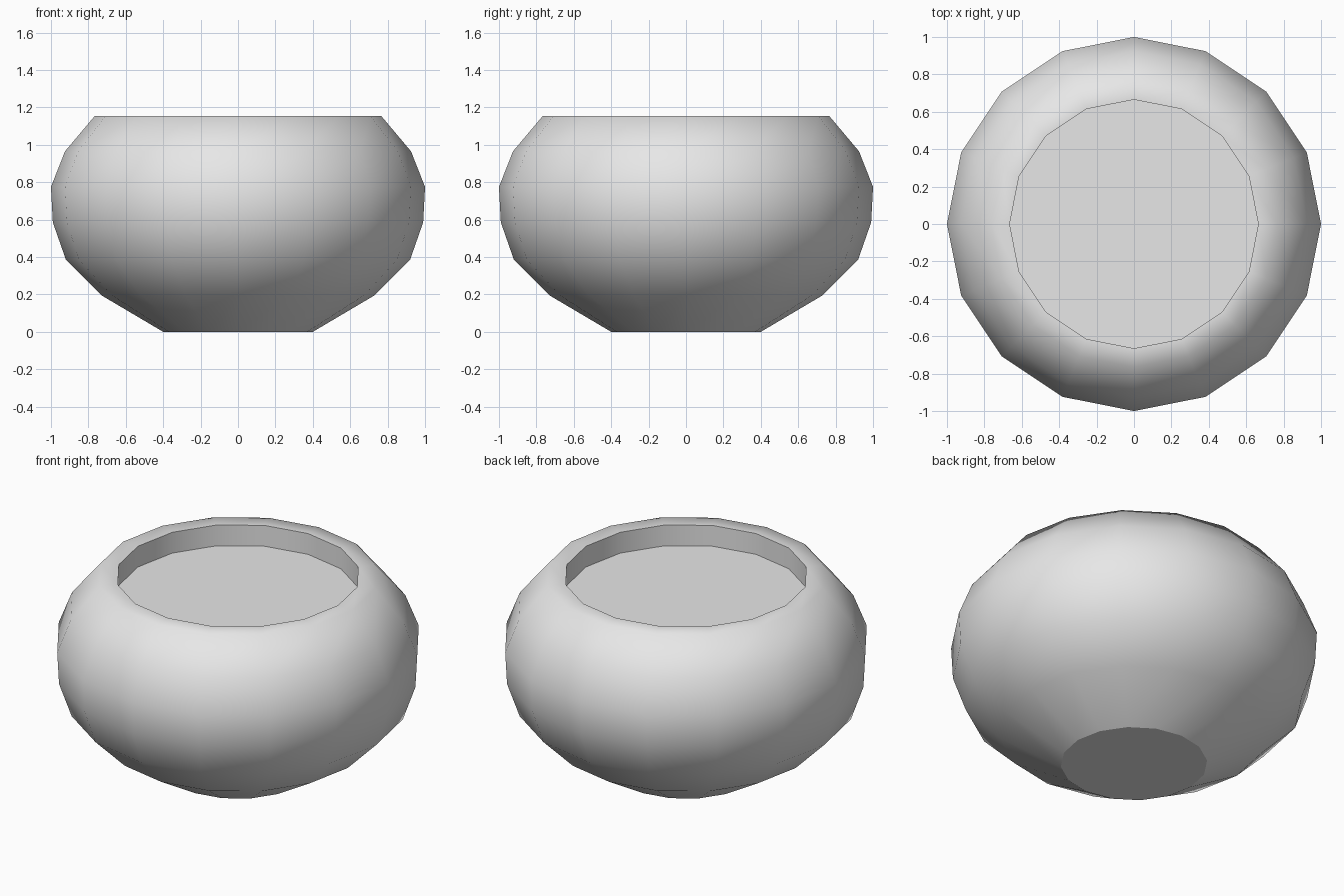
import bpy, bmesh, math

cube = bpy.data.objects.get("Cube")
if cube:
    bpy.data.objects.remove(cube, do_unlink=True)

SIDES = 16

grey = bpy.data.materials.new("plain grey")
grey.use_nodes = True
grey.diffuse_color = (0.8, 0.8, 0.8, 1)
grey.node_tree.nodes["Principled BSDF"].inputs["Base Color"].default_value = (0.8, 0.8, 0.8, 1)

# Bowl profile (radius, height, sharp ring): base, belly, rim, recessed floor
profile = [
    (0.40, 0.0, True), (0.73, 0.195, False), (0.92, 0.385, False),
    (0.99, 0.585, False), (1.0, 0.775, False), (0.925, 0.965, False),
    (0.765, 1.155, False), (0.665, 1.155, True), (0.665, 1.03, True),
]


def ring(bm, radius, z):
    angles = [2 * math.pi * i / SIDES for i in range(SIDES)]
    return [bm.verts.new((radius * math.cos(a), radius * math.sin(a), z)) for a in angles]


bm = bmesh.new()
rings = [ring(bm, r, z) for r, z, _ in profile]

# Walls between neighbouring rings
for low, high in zip(rings, rings[1:]):
    for i in range(SIDES):
        j = (i + 1) % SIDES
        bm.faces.new((low[i], low[j], high[j], high[i]))

# Underside and inner floor
bm.faces.new(rings[0][::-1])
bm.faces.new(rings[-1])

# Smooth walls with crisp base, lip and floor edges
for face in bm.faces:
    face.smooth = True
for verts, (_, _, sharp) in zip(rings, profile):
    if sharp:
        for i in range(SIDES):
            bm.edges.get((verts[i], verts[(i + 1) % SIDES])).smooth = False

mesh = bpy.data.meshes.new("bowl")
bm.to_mesh(mesh)
bm.free()
mesh.materials.append(grey)
bowl = bpy.data.objects.new("bowl", mesh)
bpy.context.collection.objects.link(bowl)
